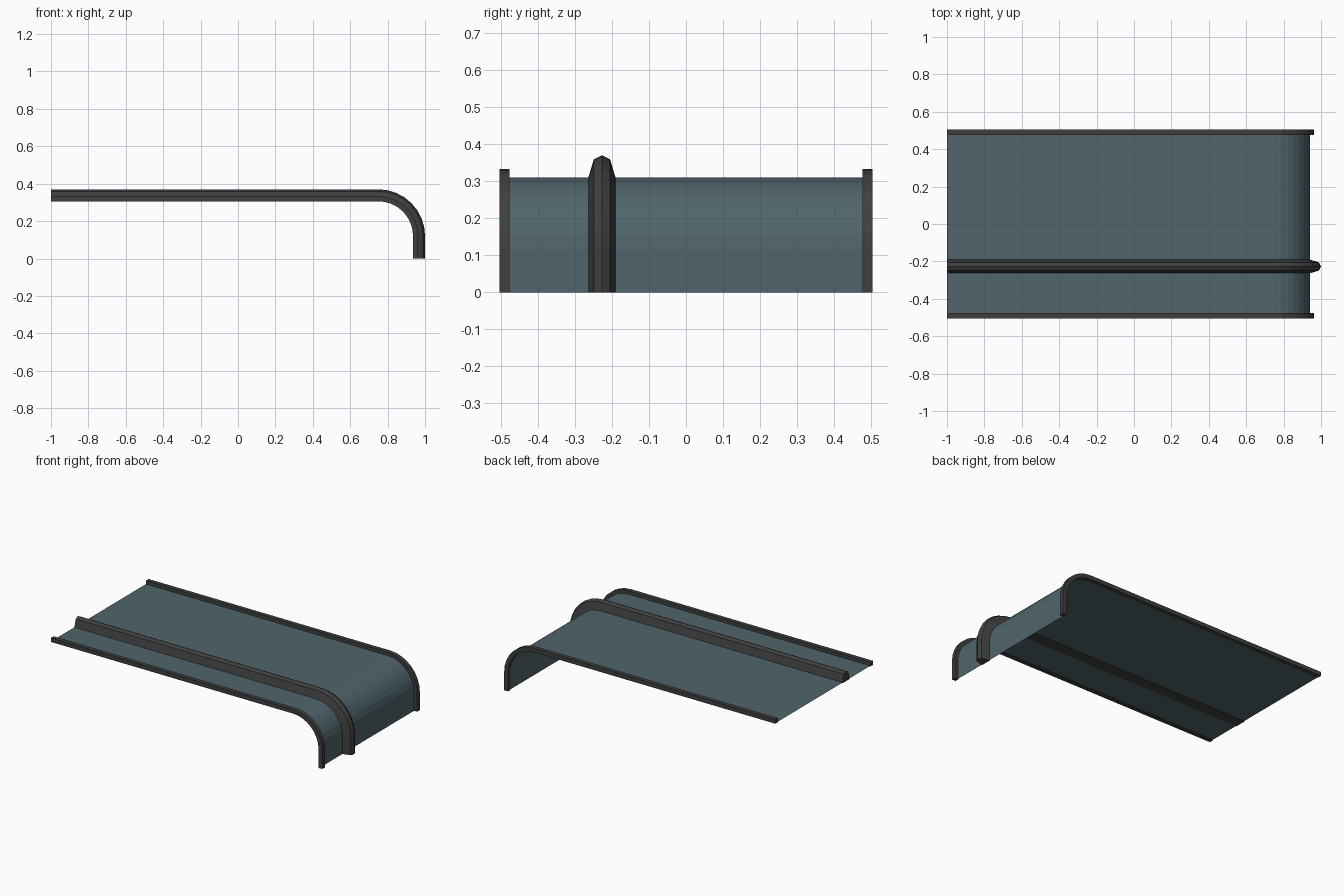
import bpy, bmesh
from math import sin, cos, pi

if "Cube" in bpy.data.objects:
    bpy.data.objects.remove(bpy.data.objects["Cube"])

CX, CZ, R, SEG = 0.75, 0.12, 0.19, 8   # bend centre, panel radius, bend segments


def material(name, rgb):
    m = bpy.data.materials.new(name)
    m.diffuse_color = (*rgb, 1)
    m.use_nodes = True
    m.node_tree.nodes["Principled BSDF"].inputs["Base Color"].default_value = m.diffuse_color
    return m


def path(off):
    """Side-view path: flat top, quarter bend, drop to the floor, offset outward."""
    r = R + off
    arc = [(CX + r * sin(k * pi / 2 / SEG), CZ + r * cos(k * pi / 2 / SEG))
           for k in range(SEG + 1)]
    return [(-1.0, CZ + r)] + arc + [(CX + r, 0.0)]


def sweep(name, section, mat, closed=True):
    """Sweep a cross-section of (y, outward offset) points along the path."""
    bm = bmesh.new()
    rails = [[bm.verts.new((x, y, z)) for x, z in path(o)] for y, o in section]
    n = len(rails)
    for i in range(n if closed else n - 1):
        a, b = rails[i], rails[(i + 1) % n]
        for k in range(len(a) - 1):
            bm.faces.new((a[k], a[k + 1], b[k + 1], b[k]))
    if closed:
        bm.faces.new([r[0] for r in rails])
        bm.faces.new([r[-1] for r in reversed(rails)])
        bmesh.ops.recalc_face_normals(bm, faces=bm.faces[:])
    me = bpy.data.meshes.new(name)
    bm.to_mesh(me)
    bm.free()
    me.materials.append(mat)
    ob = bpy.data.objects.new(name, me)
    bpy.context.collection.objects.link(ob)
    return ob


blue = material("panel_blue_grey", (0.08, 0.13, 0.15))
dark = material("trim_dark", (0.05, 0.05, 0.05))

# Thin curved panel
sweep("panel", [(-0.5, 0), (0.5, 0)], blue, closed=False)

# Square edge trims on both sides
for side, name in ((-1, "front_trim"), (1, "back_trim")):
    y0, y1 = side * 0.477, side * 0.504
    sweep(name, [(y0, -0.004), (y1, -0.004), (y1, 0.023), (y0, 0.023)], dark)

# Raised off-centre ridge with tapered top
sweep("ridge", [(-0.263, -0.004), (-0.263, 0.002), (-0.249, 0.049), (-0.227, 0.06),
                (-0.205, 0.049), (-0.191, 0.002), (-0.191, -0.004)], dark)
